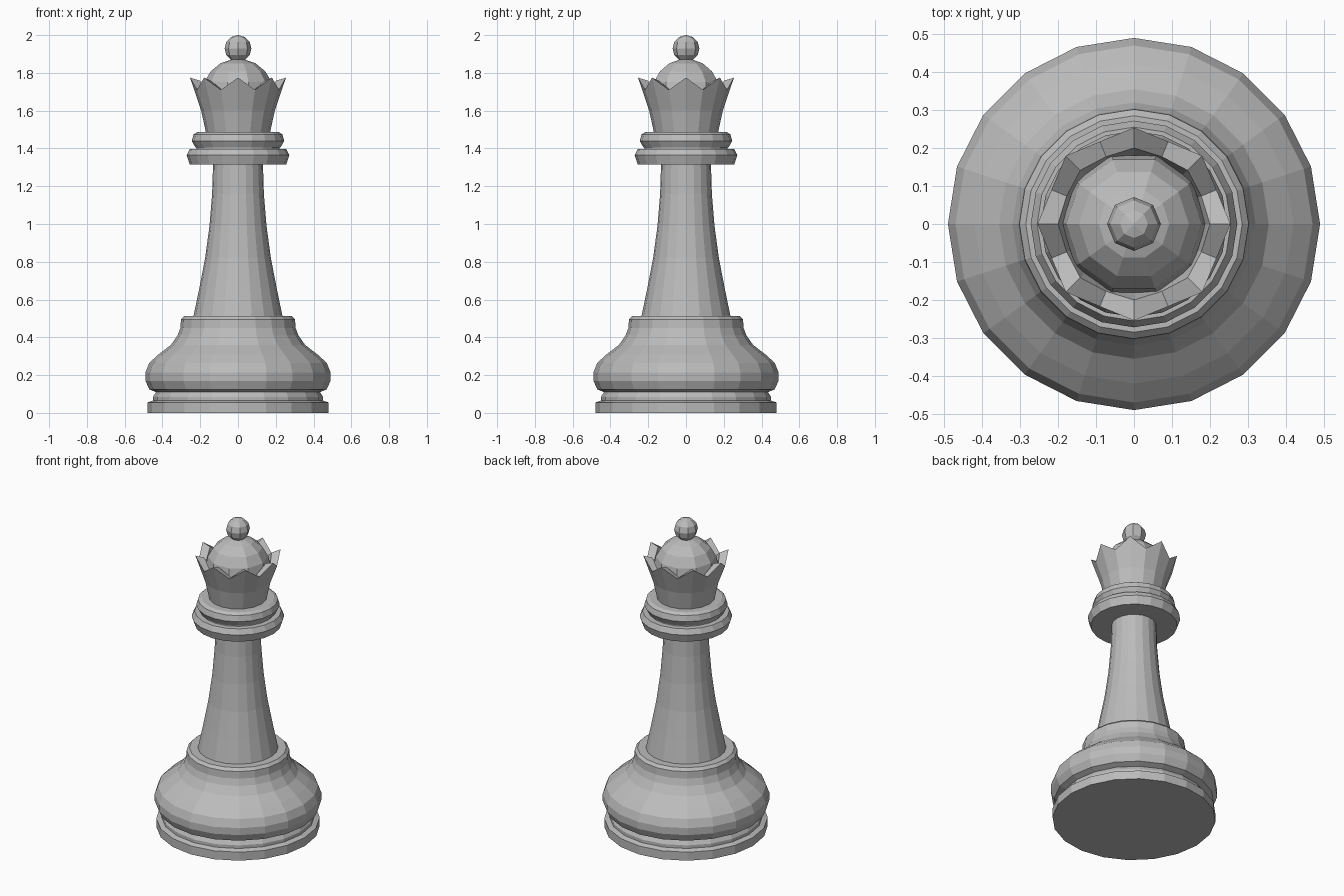
import bpy, bmesh
from math import sin, cos, pi

cube = bpy.data.objects.get("Cube")
if cube:
    bpy.data.objects.remove(cube, do_unlink=True)

GREY = (0.5, 0.5, 0.5, 1.0)
mat = bpy.data.materials.new("plain grey")
mat.use_nodes = True
mat.diffuse_color = GREY
mat.node_tree.nodes["Principled BSDF"].inputs["Base Color"].default_value = GREY


def build(name, rings, sides):
    """Join rings into a closed solid; a ring is (r, z) or a pair alternating per side."""
    bm = bmesh.new()
    loops = []
    for ring in rings:
        loop = []
        for i in range(sides):
            r, z = ring[i % 2] if isinstance(ring[0], tuple) else ring
            a = 2 * pi * i / sides
            loop.append(bm.verts.new((r * cos(a), r * sin(a), z)))
        loops.append(loop)
    for low, high in zip(loops, loops[1:]):
        for i in range(sides):
            j = (i + 1) % sides
            bm.faces.new((low[i], low[j], high[j], high[i]))
    bm.faces.new(loops[0][::-1])
    bm.faces.new(loops[-1])
    bmesh.ops.recalc_face_normals(bm, faces=bm.faces)
    mesh = bpy.data.meshes.new(name)
    bm.to_mesh(mesh)
    bm.free()
    mesh.materials.append(mat)
    obj = bpy.data.objects.new(name, mesh)
    bpy.context.collection.objects.link(obj)
    return obj


def arc(radius, centre, start, end, steps):
    """Rings along a sphere between two latitudes."""
    lats = [start + (end - start) * k / steps for k in range(steps + 1)]
    return [(radius * cos(t), centre + radius * sin(t)) for t in lats]


# Stepped foot and rounded base
build("foot", [(0.48, 0), (0.48, 0.055), (0.45, 0.065), (0.45, 0.085),
               (0.435, 0.11)], 20)
build("base", [(0.435, 0.11), (0.47, 0.125), (0.49, 0.17), (0.49, 0.215),
               (0.47, 0.265), (0.42, 0.31), (0.355, 0.36), (0.32, 0.41),
               (0.305, 0.45), (0.302, 0.495), (0.285, 0.512)], 20)

# Tapering shaft
build("shaft", [(0.236, 0.51), (0.205, 0.66), (0.174, 0.82), (0.151, 0.99),
                (0.137, 1.16), (0.132, 1.32)], 20)

# Two stacked collars
build("lower_collar", [(0.255, 1.315), (0.272, 1.365), (0.255, 1.398)], 20)
build("collar_neck", [(0.22, 1.39), (0.22, 1.415)], 20)
build("upper_collar", [(0.225, 1.405), (0.245, 1.44), (0.235, 1.475),
                       (0.215, 1.487)], 20)

# Crown with eight points and a hollow rim
build("crown", [(0.17, 1.485), (0.195, 1.6),
                ((0.254, 1.775), (0.235, 1.71)),
                ((0.2, 1.758), (0.192, 1.7)),
                (0.18, 1.67)], 16)

# Dome and round finial
build("dome", arc(0.19, 1.685, 0, pi * 0.45, 4), 10)
build("finial", arc(0.071, 1.929, -pi * 0.49, pi * 0.49, 6), 8)
